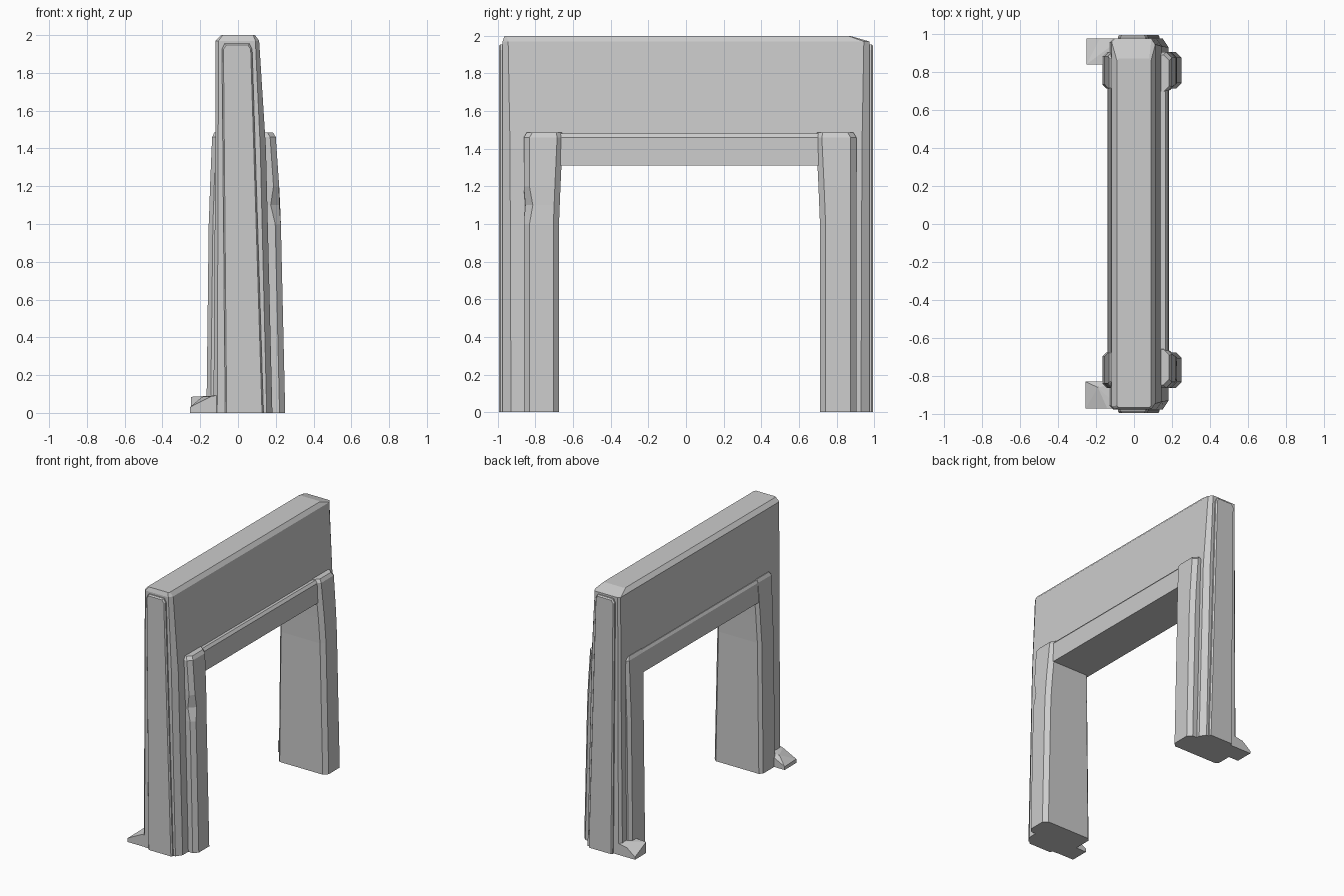
import bpy, bmesh

if "Cube" in bpy.data.objects:
    bpy.data.objects.remove(bpy.data.objects["Cube"])


def finish(bm, name):
    bmesh.ops.recalc_face_normals(bm, faces=bm.faces)
    me = bpy.data.meshes.new(name)
    bm.to_mesh(me)
    bm.free()
    ob = bpy.data.objects.new(name, me)
    bpy.context.collection.objects.link(ob)
    return ob


def loft(name, rings):
    """Skin a stack of equal-length point rings and cap both ends."""
    bm = bmesh.new()
    vs = [[bm.verts.new(p) for p in r] for r in rings]
    n = len(rings[0])
    for a, b in zip(vs, vs[1:]):
        for i in range(n):
            j = (i + 1) % n
            bm.faces.new((a[i], a[j], b[j], b[i]))
    bm.faces.new(vs[0])
    bm.faces.new(vs[-1])
    return finish(bm, name)


def hull(name, pts):
    bm = bmesh.new()
    for p in pts:
        bm.verts.new(p)
    bmesh.ops.convex_hull(bm, input=bm.verts)
    return finish(bm, name)


def section(z, x0, x1, y0, y1, left, right, drop=0):
    """Rectangle with chamfered corners; left/right are (dx, dy) chamfers at -x/+x."""
    (a, b), (c, d) = left, right
    return [(x0, y0 + b, z), (x0 + a, y0, z), (x1 - c, y0, z), (x1, y0 + d, z),
            (x1, y1 - d, z - drop), (x1 - c, y1, z - drop),
            (x0 + a, y1, z - drop), (x0, y1 - b, z - drop)]


# Main wall: tapered in thickness, chamfered corners and crown
wall = loft("arch_wall", [
    section(0, -0.13, 0.182, -0.975, 0.975, (.02, .02), (.03, .045)),
    section(1.4, -0.12, 0.148, -0.975, 0.975, (.015, .015), (.03, .04)),
    section(1.97, -0.118, 0.112, -0.975, 0.975, (.015, .015), (.02, .03)),
    section(2.0, -0.09, 0.09, -0.965, 0.87, (.01, .01), (.01, .01)),
])

# Opening, cut slightly inside the trim so that the trim forms the reveals
cutter = loft("opening_cutter", [
    [(-.5, -.72, z), (.5, -.72, z), (.5, .76, z), (-.5, .76, z)] for z in (-.1, 1.36)])
cutter.hide_render = True
mod = wall.modifiers.new("opening", 'BOOLEAN')
mod.object, mod.operation, mod.solver = cutter, 'DIFFERENCE', 'EXACT'
bpy.context.view_layer.objects.active = wall
bpy.ops.object.modifier_apply(modifier=mod.name)
bpy.data.objects.remove(cutter)

# Pilasters lining both sides of the opening: z, x back, x front, outer |y|, inner |y|
L, R = (.022, .022), (.03, .03)
levels = [(0, -.167, .25, 0, 0), (1.0, -.155, .227, 0, 0), (1.1, -.151, .223, 0, .004),
          (1.2, -.148, .218, 0, .008), (1.46, -.137, .20, 0, .02), (1.485, -.125, .185, .015, .015)]
for name, sign, outer, inner in (("front_pilaster", -1, .862, .675),
                                 ("back_pilaster", 1, .905, .712)):
    rings = []
    for z, x0, x1, do, di in levels:
        o, i = sign * (outer - do), sign * (inner - di)
        ring = section(z, x0, x1, min(o, i), max(o, i), L, R)
        if z == 1.1 and sign < 0:
            # chipped outer edge
            ring[2] = (x1 - .05, ring[2][1] + .008, z)
            ring[3] = (x1 - .004, ring[3][1] + .018, z)
        rings.append(ring)
    loft(name, rings)

# Lintel trim across the top of the opening
profile = [(-.14, 1.31), (.185, 1.31), (.18, 1.46), (.165, 1.48), (-.125, 1.48), (-.136, 1.46)]
loft("lintel_trim", [[(x, y, z) for x, z in profile] for y in (-.76, .80)])

# Raised panels on the two ends
for name, s in (("front_end_panel", -1), ("back_end_panel", 1)):
    loft(name, [[(-.068 + d, s * y, 0), (.135 - d, s * y, 0), (.075 - d, s * y, 1.925),
                 (.06 - d, s * y, 1.955 - d), (-.07 + d, s * y, 1.955 - d),
                 (-.085 + d, s * y, 1.925)]
                for y, d in ((.95, 0), (.985, 0), (.995, .008))])

# Rough foot stones at the back corners
hull("front_foot_stone", [(x, y, 0) for x in (-.255, -.07) for y in (-.972, -.83)] +
     [(-.255, -.972, .03), (-.255, -.83, .025), (-.19, -.86, .085), (-.14, -.972, .088),
      (-.14, -.83, .085), (-.07, -.972, .1), (-.07, -.83, .1)])
hull("back_foot_stone", [(x, y, 0) for x in (-.25, -.07) for y in (.84, .975)] +
     [(-.25, .84, .085), (-.25, .975, .02), (-.19, .84, .085), (-.18, .975, .075),
      (-.07, .84, .095), (-.07, .975, .095)])
